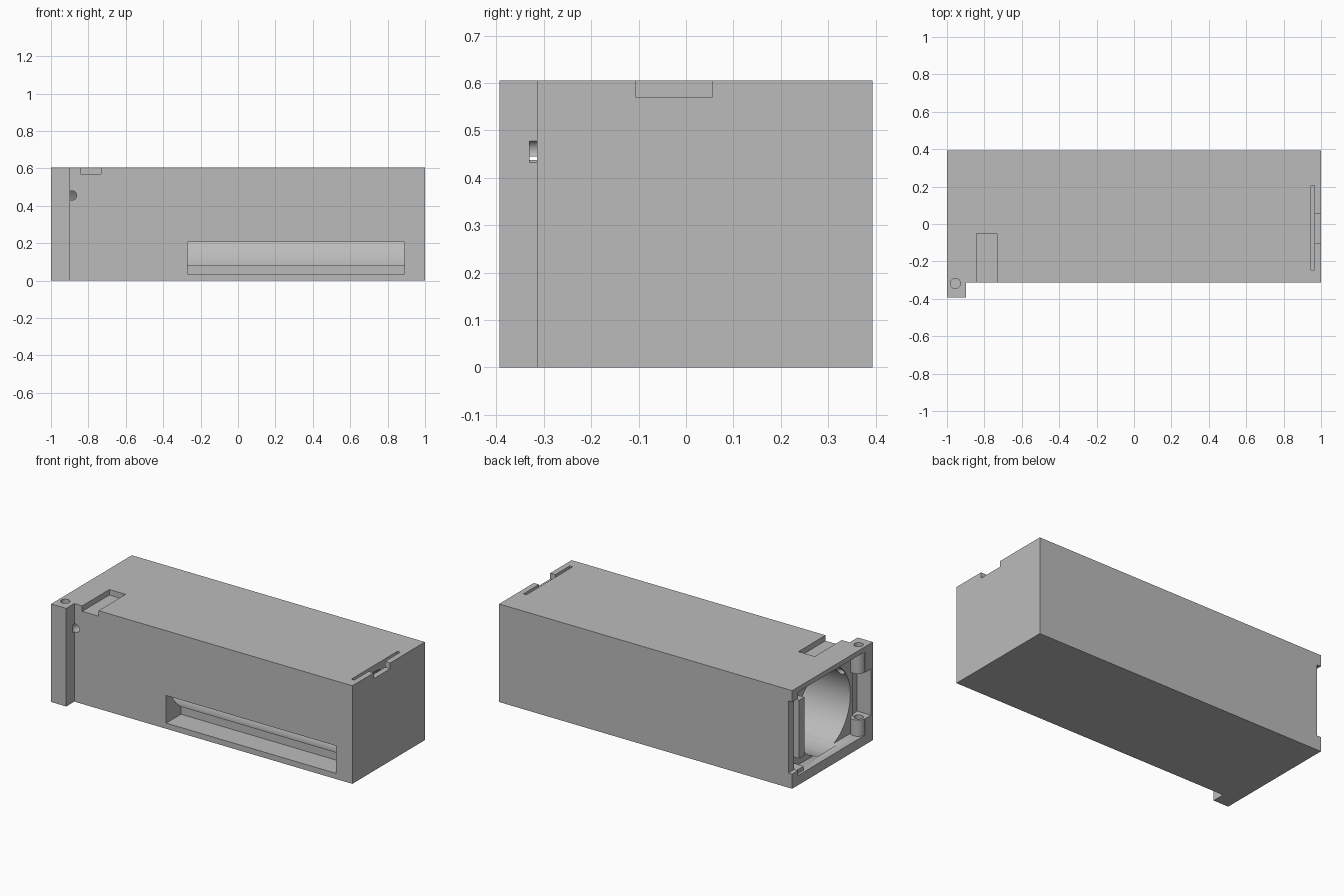
import bpy, bmesh, math
from mathutils import Matrix, Vector

if "Cube" in bpy.data.objects:
    bpy.data.objects.remove(bpy.data.objects["Cube"], do_unlink=True)

grey = bpy.data.materials.new("plain grey")
grey.use_nodes = True
grey.diffuse_color = (0.5, 0.5, 0.5, 1)
grey.node_tree.nodes["Principled BSDF"].inputs["Base Color"].default_value = (0.5, 0.5, 0.5, 1)


def finish(name, bm):
    bmesh.ops.recalc_face_normals(bm, faces=bm.faces)
    mesh = bpy.data.meshes.new(name)
    bm.to_mesh(mesh)
    bm.free()
    ob = bpy.data.objects.new(name, mesh)
    bpy.context.collection.objects.link(ob)
    mesh.materials.append(grey)
    return ob


def box(name, x, y, z):
    bm = bmesh.new()
    bmesh.ops.create_cube(bm, size=1)
    for v in bm.verts:
        v.co = Vector([r[0] if c < 0 else r[1] for c, r in zip(v.co, (x, y, z))])
    return finish(name, bm)


def cylinder(name, axis, centre, radius, length, sides=32):
    turn = {"X": Matrix.Rotation(math.pi / 2, 4, "Y"),
            "Y": Matrix.Rotation(math.pi / 2, 4, "X"), "Z": Matrix()}[axis]
    bm = bmesh.new()
    bmesh.ops.create_cone(bm, cap_ends=True, segments=sides, radius1=radius, radius2=radius,
                          depth=length, matrix=Matrix.Translation(centre) @ turn)
    return finish(name, bm)


def activate(ob):
    bpy.ops.object.select_all(action="DESELECT")
    ob.select_set(True)
    bpy.context.view_layer.objects.active = ob


def combine(target, tool, operation="DIFFERENCE"):
    mod = target.modifiers.new("cut", "BOOLEAN")
    mod.operation, mod.solver, mod.object = operation, "EXACT", tool
    activate(target)
    bpy.ops.object.modifier_apply(modifier=mod.name)
    bpy.data.objects.remove(tool, do_unlink=True)


# Main block with the square hinge post at one corner
outline = [(-1, -.393), (-.897, -.393), (-.897, -.314), (1, -.314), (1, .393), (-1, .393)]
bm = bmesh.new()
base = bm.faces.new([bm.verts.new((x, y, 0)) for x, y in outline])
top = bmesh.ops.extrude_face_region(bm, geom=[base])["geom"]
bmesh.ops.translate(bm, vec=(0, 0, .605), verts=[g for g in top if isinstance(g, bmesh.types.BMVert)])
body = finish("body", bm)

# Door recess in the open end, and the round bore behind it
combine(body, box("door_recess", (-1.1, -.92), (-.316, .335), (.06, .575)))
combine(body, cylinder("bore", "X", (0, -.025, .302), .262, 1.89, 96))

# Side window that breaks into the bore
combine(body, box("side_window", (-.27, .89), (-.4, -.17), (.035, .205)))

# Top pocket, end contact slit and its finger notch
combine(body, box("top_pocket", (-.843, -.732), (-.4, -.05), (.571, .7)))
combine(body, box("contact_slit", (.945, .965), (-.245, .205), (.07, .7)))
combine(body, box("finger_notch", (.955, 1.1), (-.105, .055), (.569, .7)))

# Hinge knuckles, pin hole and the gap between the knuckles
for low, high in ((.05, .16), (.445, .59)):
    combine(body, cylinder("knuckle", "Z", (-.953, -.316, (low + high) / 2), .044, high - low), "UNION")
combine(body, box("hinge_gap", (-1.1, -.905), (-.376, -.312), (.16, .445)))
combine(body, cylinder("pin_hole", "Z", (-.955, -.318, .4), .027, .7))

# Wire hole beside the post, and the latch cut-out in the rear wall
combine(body, cylinder("wire_hole", "Y", (-.887, -.265, .455), .025, .13))
combine(body, box("latch_cut", (-1.1, -.973), (.32, .5), (.09, .535)))

# Latch rib and corner block inside the recess
combine(body, box("latch_rib", (-.975, -.91), (.24, .29), (.14, .5)), "UNION")
combine(body, box("corner_block", (-.985, -.91), (.26, .345), (.05, .085)), "UNION")

for poly in body.data.polygons:
    poly.material_index = 0
activate(body)
bpy.ops.object.shade_smooth_by_angle(angle=math.radians(30))
